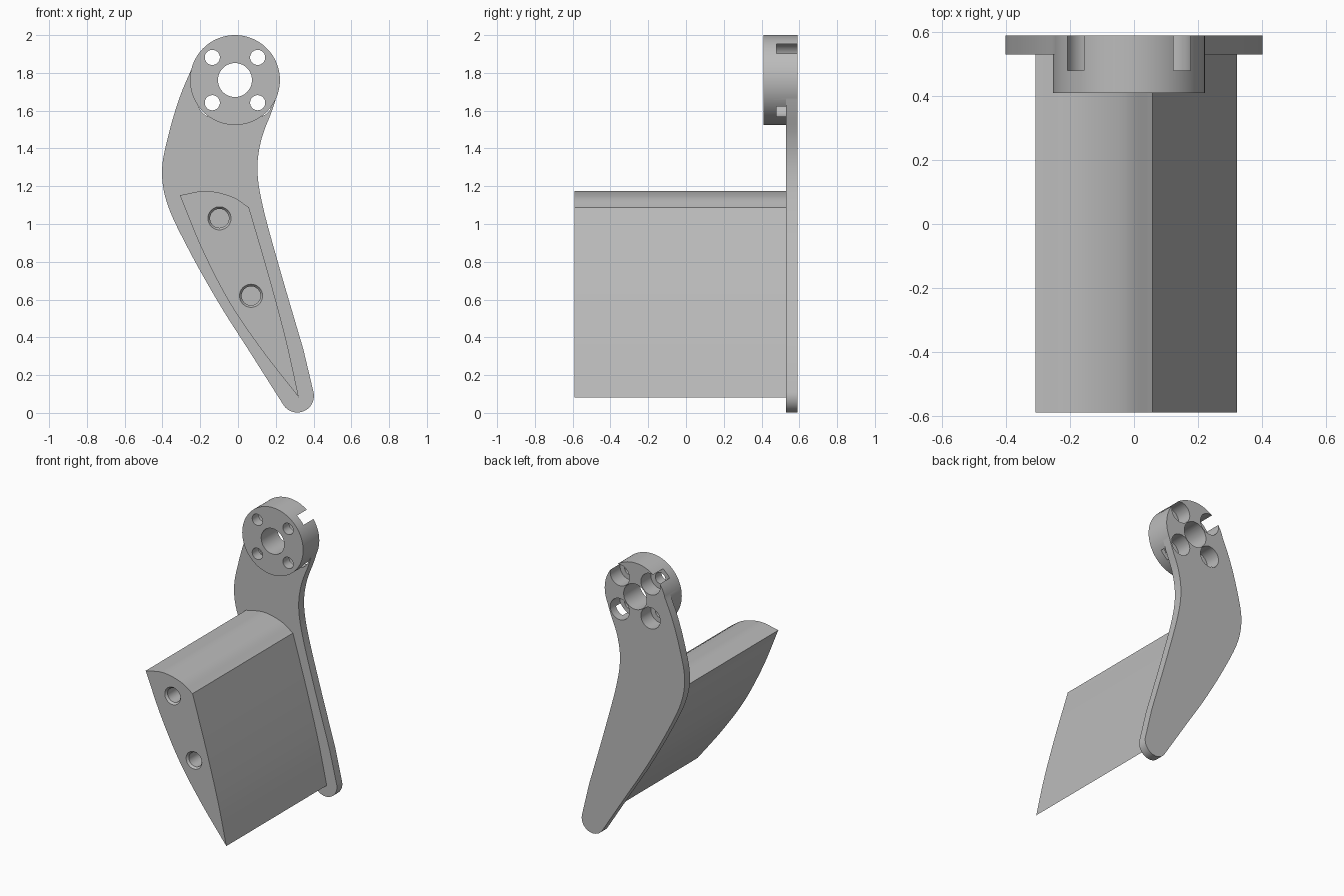
import bpy, bmesh
from math import sin, cos, radians, tau

cube = bpy.data.objects.get("Cube")
if cube:
    bpy.data.objects.remove(cube, do_unlink=True)

metal = bpy.data.materials.new("plain_grey")
metal.use_nodes = True
GREY = (0.5, 0.5, 0.5, 1)
metal.diffuse_color = GREY
metal.node_tree.nodes["Principled BSDF"].inputs["Base Color"].default_value = GREY

HUB = (-0.016, 1.762)
BACK, PLATE_FRONT, HUB_FRONT, PAD_FRONT = 0.59, 0.53, 0.41, -0.59


def spline(pts, steps=8):
    """Smooth curve through (x, z) points."""
    ends = lambda a, b: (2 * a[0] - b[0], 2 * a[1] - b[1])
    p = [ends(pts[0], pts[1]), *pts, ends(pts[-1], pts[-2])]
    out = []
    for a, b, c, d in zip(p, p[1:], p[2:], p[3:]):
        for i in range(steps):
            t = i / steps
            out.append(tuple(0.5 * (2 * b[k] + (c[k] - a[k]) * t
                             + (2 * a[k] - 5 * b[k] + 4 * c[k] - d[k]) * t ** 2
                             + (3 * b[k] - a[k] - 3 * c[k] + d[k]) * t ** 3) for k in (0, 1)))
    return out + [pts[-1]]


def arc(centre, r, start, end, n):
    angles = [radians(start + (end - start) * i / n) for i in range(n + 1)]
    return [(centre[0] + r * cos(a), centre[1] + r * sin(a)) for a in angles]


def loft(name, front, back, y0, y1):
    """Solid between two matching outlines at depths y0 and y1."""
    bm = bmesh.new()
    f = [bm.verts.new((x, y0, z)) for x, z in front]
    b = [bm.verts.new((x, y1, z)) for x, z in back]
    bm.faces.new(f)
    bm.faces.new(b[::-1])
    for i in range(len(f)):
        j = (i + 1) % len(f)
        bm.faces.new((f[j], f[i], b[i], b[j]))
    bmesh.ops.recalc_face_normals(bm, faces=bm.faces)
    mesh = bpy.data.meshes.new(name)
    bm.to_mesh(mesh)
    bm.free()
    mesh.materials.append(metal)
    obj = bpy.data.objects.new(name, mesh)
    bpy.context.collection.objects.link(obj)
    return obj


def rod(name, centre, r0, r1, y0, y1, n=48):
    ring = lambda r: arc(centre, r, 0, 360, n)[:-1]
    return loft(name, ring(r0), ring(r1), y0, y1)


def combine(obj, tool, operation):
    """Apply a boolean and drop the tool."""
    tool.hide_render = True
    mod = obj.modifiers.new("boolean", 'BOOLEAN')
    mod.operation, mod.object, mod.solver = operation, tool, 'EXACT'
    bpy.context.view_layer.objects.active = obj
    bpy.ops.object.modifier_apply(modifier=mod.name)
    bpy.data.objects.remove(tool, do_unlink=True)


# Curved arm plate, its top tucked inside the hub
left = spline([(-0.238, 1.84), (-0.309, 1.67), (-0.367, 1.475), (-0.402, 1.285),
               (-0.372, 1.10), (-0.256, 0.855), (-0.098, 0.575), (0.061, 0.325), (0.243, 0.038)])
tip = arc((0.314, 0.09), 0.088, 216, 372, 20)
right = spline([(0.346, 0.336), (0.219, 0.77), (0.13, 1.10), (0.103, 1.29),
                (0.124, 1.448), (0.18, 1.6), (0.215, 1.71)])
outline = left[:-1] + tip + right + [(0.1, 1.8), (-0.1, 1.86)]
arm = loft("arm_plate", outline, outline, PLATE_FRONT, BACK)

# Round hub joined to the arm, with shaft bore and four counterbored bolt holes
combine(arm, rod("hub", HUB, 0.238, 0.238, HUB_FRONT, BACK, 96), 'UNION')
combine(arm, rod("bore_cutter", HUB, 0.09, 0.09, 0.3, 0.7), 'DIFFERENCE')
for sx in (-1, 1):
    for sz in (-1, 1):
        spot = (HUB[0] + 0.12 * sx, HUB[1] + 0.12 * sz)
        combine(arm, rod("bolt_cutter", spot, 0.04, 0.04, 0.3, 0.7), 'DIFFERENCE')
        combine(arm, rod("counterbore_cutter", spot, 0.075, 0.075, 0.48, 0.7), 'DIFFERENCE')

# Long pad block reaching forward from the arm
crown = spline([(0.058, 1.088), (-0.035, 1.146), (-0.17, 1.175), (-0.308, 1.152)])
under = spline([(-0.308, 1.152), (-0.19, 0.866), (-0.045, 0.585), (0.124, 0.336), (0.322, 0.082)])
face = spline([(0.322, 0.082), (0.256, 0.38), (0.166, 0.718), (0.058, 1.088)])
section = crown[:-1] + under[:-1] + face[:-1]
pad = loft("pad_block", section, section, PAD_FRONT, PLATE_FRONT)

# Two chamfered blind holes in the pad's front end
for spot in ((-0.098, 1.03), (0.069, 0.62)):
    combine(pad, rod("chamfer_cutter", spot, 0.062, 0.05, PAD_FRONT - 0.001, PAD_FRONT + 0.015), 'DIFFERENCE')
    combine(pad, rod("hole_cutter", spot, 0.05, 0.05, PAD_FRONT - 0.1, PAD_FRONT + 0.25), 'DIFFERENCE')

for obj in (arm, pad):
    bpy.ops.object.select_all(action='DESELECT')
    obj.select_set(True)
    bpy.context.view_layer.objects.active = obj
    bpy.ops.object.shade_smooth_by_angle(angle=radians(30))
